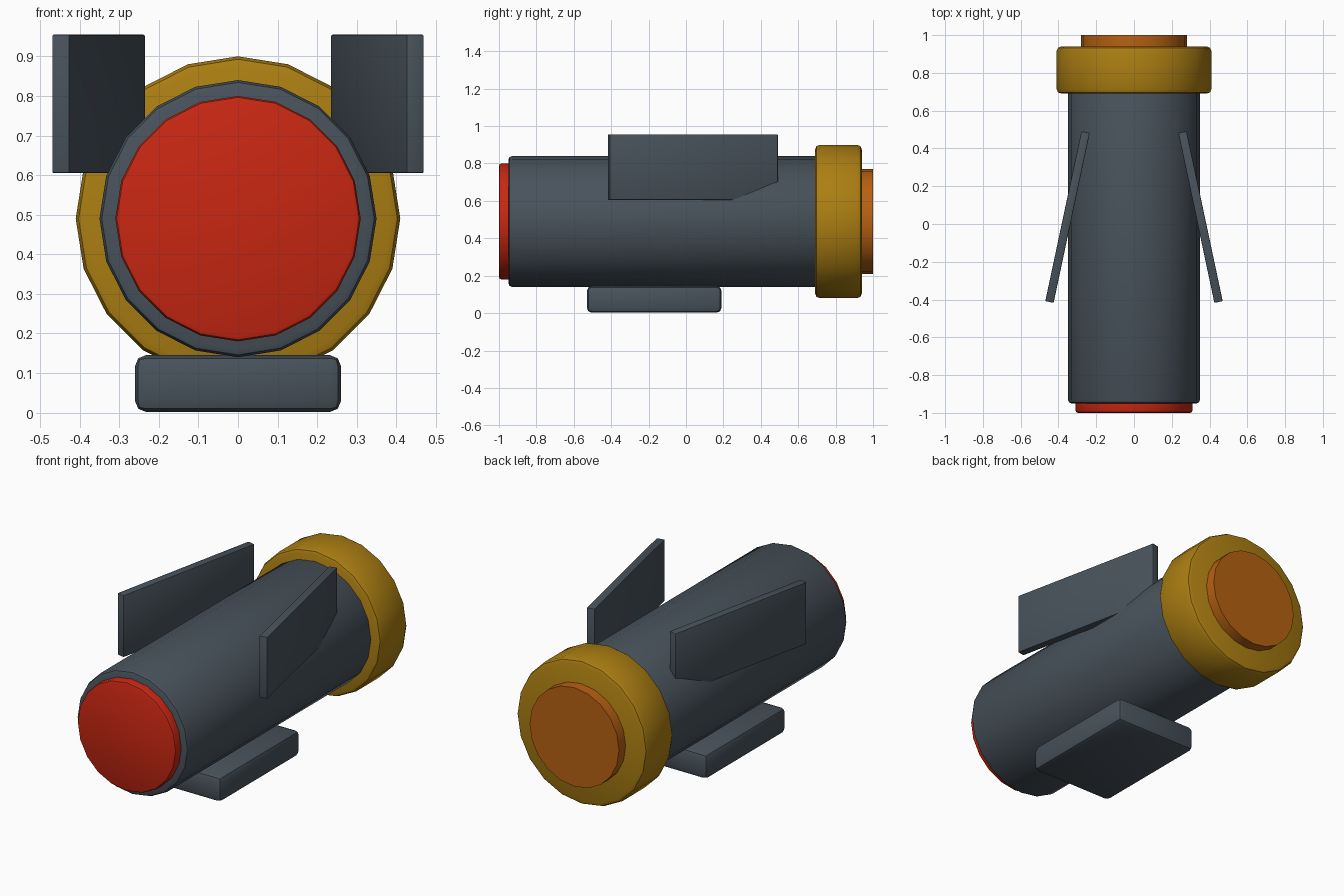
import bpy, math

if "Cube" in bpy.data.objects:
    bpy.data.objects.remove(bpy.data.objects["Cube"])


def material(name, rgb):
    m = bpy.data.materials.new(name)
    m.diffuse_color = (*rgb, 1)
    m.use_nodes = True
    m.node_tree.nodes["Principled BSDF"].inputs["Base Color"].default_value = m.diffuse_color
    return m


GREY = material("slate grey", (0.065, 0.085, 0.105))
RED = material("signal red", (0.58, 0.02, 0.006))
GOLD = material("dark gold", (0.41, 0.21, 0.006))
ORANGE = material("burnt orange", (0.47, 0.12, 0.006))


def finish(name, mat, bevel, segments=2):
    ob = bpy.context.object
    ob.name = name
    ob.data.materials.append(mat)
    bpy.ops.object.transform_apply(location=False, rotation=True, scale=True)
    if bevel:
        mod = ob.modifiers.new("soft edges", 'BEVEL')
        mod.width = bevel
        mod.segments = segments
        mod.limit_method = 'ANGLE'
        mod.angle_limit = math.radians(40)
        bpy.ops.object.modifier_apply(modifier=mod.name)
    bpy.ops.object.shade_smooth_by_angle(angle=math.radians(28))
    return ob


# Twenty-sided drum lying along y
def drum(name, r, y0, y1, mat, bevel):
    bpy.ops.mesh.primitive_cylinder_add(
        vertices=20, radius=r, depth=y1 - y0,
        location=(0, (y0 + y1) / 2, 0.49), rotation=(math.pi / 2, 0, 0))
    return finish(name, mat, bevel)


def box(name, loc, size, mat, bevel, turn=0):
    bpy.ops.mesh.primitive_cube_add(size=1, location=loc, rotation=(0, 0, turn))
    bpy.context.object.scale = size
    return finish(name, mat, bevel)


# Main tube and its ends
drum("body_tube", 0.35, -0.95, 0.75, GREY, 0.02)
drum("front_cap", 0.31, -1.0, -0.90, RED, 0.013)
drum("rear_collar", 0.41, 0.69, 0.94, GOLD, 0.025)
drum("rear_nozzle", 0.28, 0.90, 1.0, ORANGE, 0)

# Splayed side fins
for side, s in (("right", 1), ("left", -1)):
    box(side + "_fin", (s * 0.352, 0.037, 0.78), (0.045, 0.92, 0.35),
        GREY, 0.004, s * math.radians(12))

# Foot block under the tube
box("foot_block", (0, -0.17, 0.0735), (0.52, 0.72, 0.143), GREY, 0.027)
